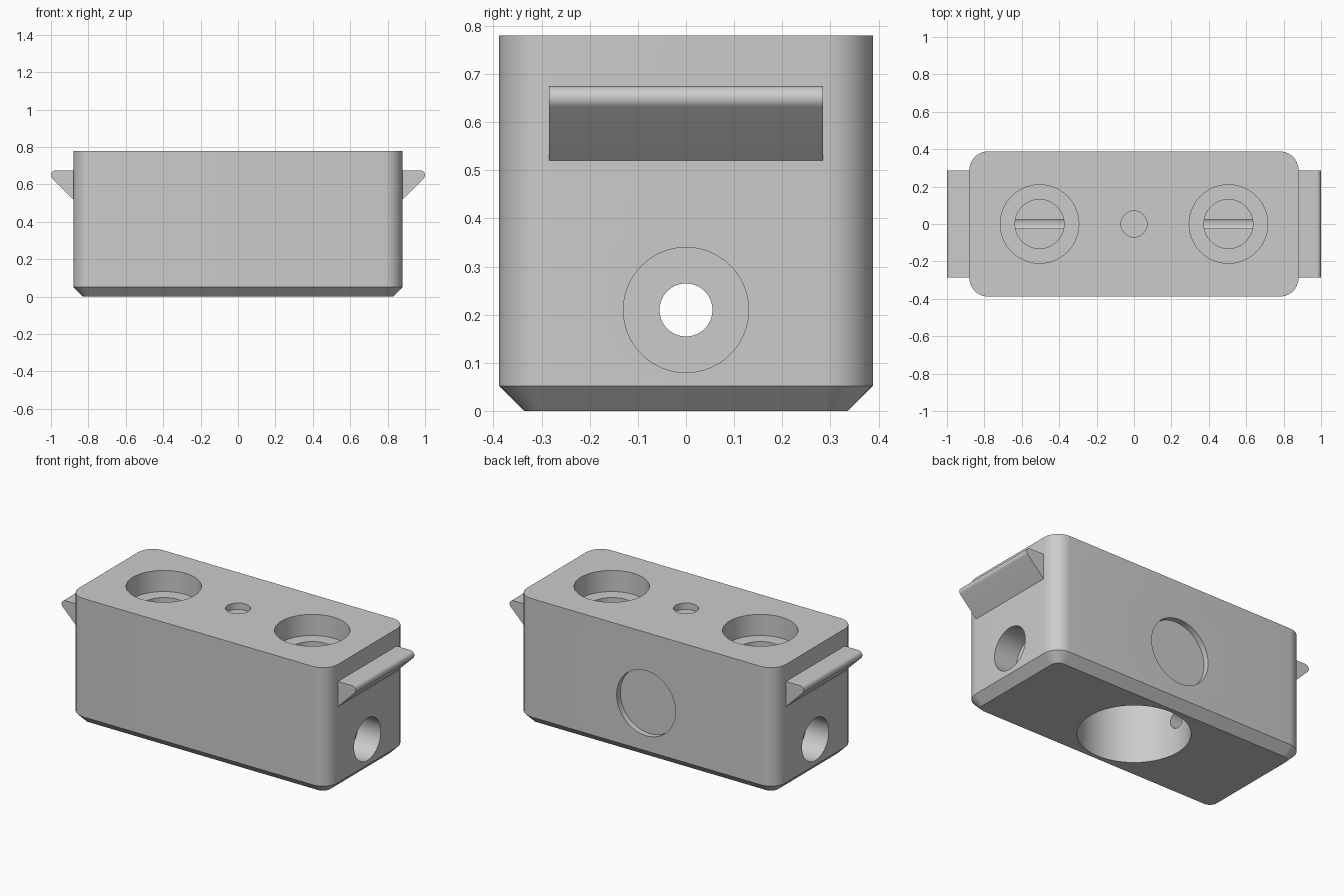
import bpy, bmesh, math
from mathutils import Matrix, Vector

cube = bpy.data.objects.get("Cube")
if cube:
    bpy.data.objects.remove(cube, do_unlink=True)

grey = bpy.data.materials.new("light_grey")
grey.use_nodes = True
grey.diffuse_color = (0.6, 0.6, 0.6, 1)
grey.node_tree.nodes["Principled BSDF"].inputs["Base Color"].default_value = (0.6, 0.6, 0.6, 1)

HALF_X, HALF_Y, HEIGHT = 0.88, 0.388, 0.78
CORNER, CHAMFER = 0.1, 0.052
HOLE_X, BORE_Z = 0.505, 0.21


def make_object(name, bm):
    bmesh.ops.recalc_face_normals(bm, faces=bm.faces)
    mesh = bpy.data.meshes.new(name)
    bm.to_mesh(mesh)
    bm.free()
    mesh.materials.append(grey)
    obj = bpy.data.objects.new(name, mesh)
    bpy.context.collection.objects.link(obj)
    return obj


def activate(obj):
    bpy.ops.object.select_all(action='DESELECT')
    obj.select_set(True)
    bpy.context.view_layer.objects.active = obj


def rounded_outline(inset, steps=10):
    """Corner-rounded rectangle, offset inward by inset."""
    points = []
    for quarter, (sx, sy) in enumerate([(1, 1), (-1, 1), (-1, -1), (1, -1)]):
        for i in range(steps + 1):
            a = math.pi / 2 * (quarter + i / steps)
            r = CORNER - inset
            points.append((sx * (HALF_X - CORNER) + r * math.cos(a),
                           sy * (HALF_Y - CORNER) + r * math.sin(a)))
    return points


def drill(body, start, end, radius):
    """Cut a round hole between two points."""
    start, end = Vector(start), Vector(end)
    axis = end - start
    turn = axis.to_track_quat('Z', 'Y').to_matrix().to_4x4()
    bm = bmesh.new()
    bmesh.ops.create_cone(bm, cap_ends=True, segments=64, radius1=radius, radius2=radius,
                          depth=axis.length,
                          matrix=Matrix.Translation((start + end) / 2) @ turn)
    cutter = make_object("hole_cutter", bm)
    cutter.hide_render = True
    mod = body.modifiers.new("hole", 'BOOLEAN')
    mod.operation, mod.solver, mod.object = 'DIFFERENCE', 'EXACT', cutter
    activate(body)
    bpy.ops.object.modifier_apply(modifier=mod.name)
    bpy.data.objects.remove(cutter, do_unlink=True)


# Body: rounded block with a chamfered foot
bm = bmesh.new()
rings = [[bm.verts.new((x, y, z)) for x, y in rounded_outline(inset)]
         for inset, z in [(CHAMFER, 0), (0, CHAMFER), (0, HEIGHT)]]
for low, high in zip(rings, rings[1:]):
    for i in range(len(low)):
        j = (i + 1) % len(low)
        bm.faces.new((low[i], low[j], high[j], high[i]))
bm.faces.new(rings[0])
bm.faces.new(rings[-1])
body = make_object("body", bm)

# Central cavity from below, cross channel, shallow pockets on top and back
drill(body, (0, 0, -0.1), (0, 0, 0.5), 0.31)
drill(body, (-1, 0, BORE_Z), (1, 0, BORE_Z), 0.055)
drill(body, (0, 0, HEIGHT + 0.1), (0, 0, HEIGHT - 0.04), 0.07)
drill(body, (0, HALF_Y + 0.1, 0.345), (0, HALF_Y - 0.035, 0.345), 0.2)

# Stepped wells on top and counterbores at both ends
for side in (-1, 1):
    drill(body, (side * HOLE_X, 0, HEIGHT + 0.1), (side * HOLE_X, 0, 0.65), 0.21)
    drill(body, (side * HOLE_X, 0, HEIGHT + 0.1), (side * HOLE_X, 0, 0.26), 0.131)
    drill(body, (side, 0, BORE_Z), (side * 0.725, 0, BORE_Z), 0.13)


# Finger ledges: wedge profile with a rounded tip, extruded along y
def make_ledge(name, side):
    tip = 0.025
    profile = [(HALF_X - 0.01, 0.52), (HALF_X, 0.52)]
    for i in range(13):
        a = math.radians(-45 + 135 * i / 12)
        profile.append((1 - tip + tip * math.cos(a), 0.675 - tip + tip * math.sin(a)))
    profile.append((HALF_X - 0.01, 0.675))
    bm = bmesh.new()
    face = bm.faces.new([bm.verts.new((side * x, -0.285, z)) for x, z in profile])
    new = bmesh.ops.extrude_face_region(bm, geom=[face])["geom"]
    bmesh.ops.translate(bm, vec=(0, 0.57, 0),
                        verts=[v for v in new if isinstance(v, bmesh.types.BMVert)])
    return make_object(name, bm)


ledges = [make_ledge("left_ledge", 1), make_ledge("right_ledge", -1)]
for obj in [body] + ledges:
    activate(obj)
    bpy.ops.object.shade_smooth_by_angle(angle=math.radians(30))
